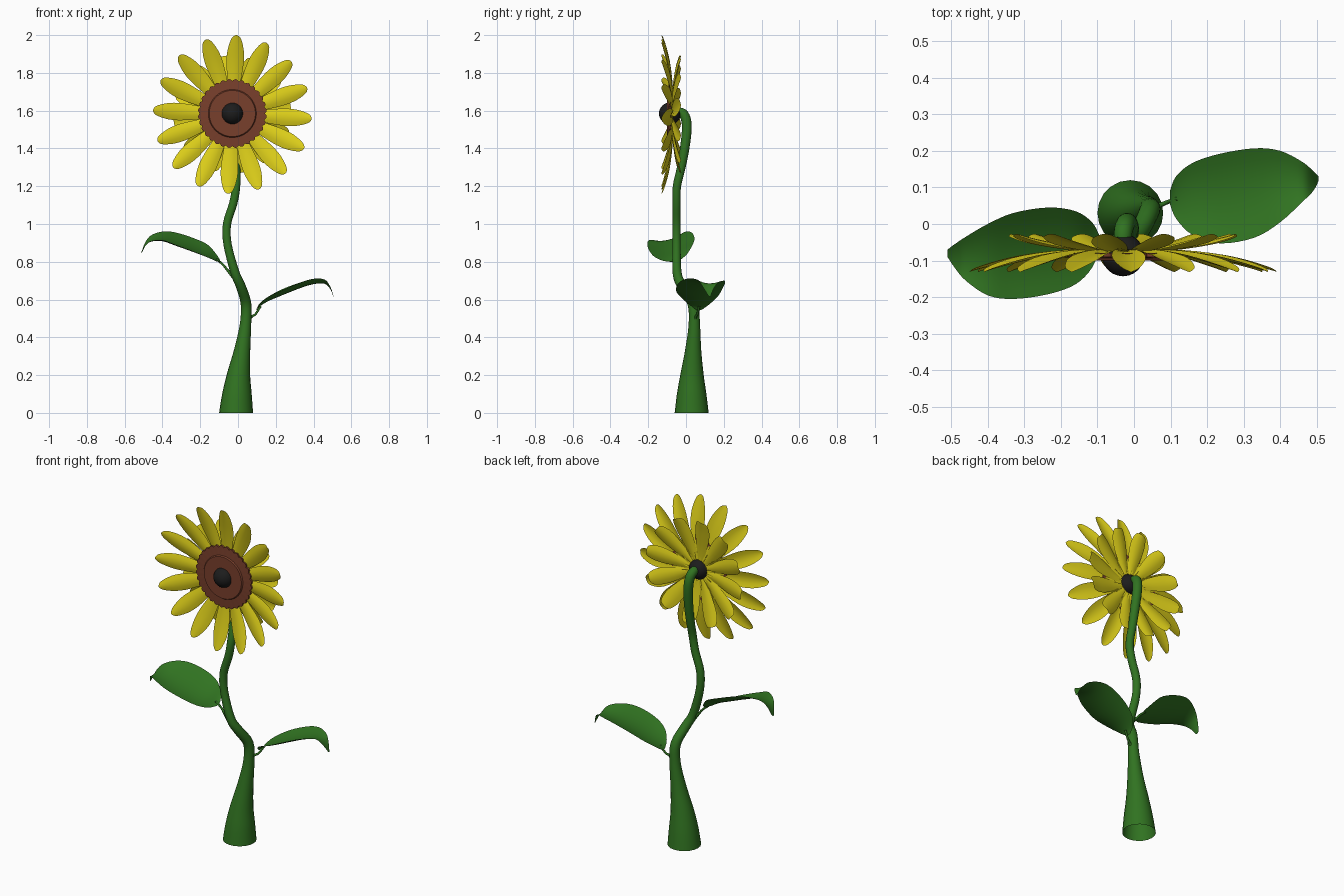
import bpy, bmesh, math
from mathutils import Vector

if "Cube" in bpy.data.objects:
    bpy.data.objects.remove(bpy.data.objects["Cube"])


def material(name, rgb):
    m = bpy.data.materials.new(name)
    m.diffuse_color = (*rgb, 1)
    m.use_nodes = True
    m.node_tree.nodes["Principled BSDF"].inputs["Base Color"].default_value = m.diffuse_color
    return m


GREEN = material("leaf green", (0.03, 0.17, 0.015))
YELLOW = material("petal yellow", (0.72, 0.62, 0.01))
BROWN = material("disc brown", (0.19, 0.05, 0.025))
BLACK = material("centre black", (0.012, 0.012, 0.012))
HX, HZ = -0.03, 1.58  # flower centre


def finish(name, bm, mat, angle=50):
    me = bpy.data.meshes.new(name)
    bm.to_mesh(me)
    bm.free()
    ob = bpy.data.objects.new(name, me)
    bpy.context.collection.objects.link(ob)
    me.materials.append(mat)
    bpy.ops.object.select_all(action='DESELECT')
    ob.select_set(True)
    bpy.context.view_layer.objects.active = ob
    bpy.ops.object.shade_smooth_by_angle(angle=math.radians(angle))
    return ob


def sheet(bm, rows, closed=False):
    """Skin a grid of points into quads."""
    vs = [[bm.verts.new(p) for p in row] for row in rows]
    for a, b in zip(vs, vs[1:]):
        n = len(a)
        for i in range(n if closed else n - 1):
            j = (i + 1) % n
            bm.faces.new((a[i], a[j], b[j], b[i]))
    return vs


def smooth(pts, n=4):
    """Catmull-Rom resampling of a list of tuples."""
    p = [Vector(q) for q in pts]
    p = [2 * p[0] - p[1]] + p + [2 * p[-1] - p[-2]]
    out = []
    for a, b, c, d in zip(p, p[1:], p[2:], p[3:]):
        for k in range(n):
            t = k / n
            out.append(0.5 * (2 * b + (c - a) * t + (2 * a - 5 * b + 4 * c - d) * t * t
                              + (3 * b - a - 3 * c + d) * t ** 3))
    return out + [p[-2]]


def tube(name, pts, sides, n):
    """Tapered tube through (x, y, z, radius) points, open at both ends."""
    path = smooth(pts, n)
    bm = bmesh.new()
    rows = []
    ref = Vector((1, 0, 0))
    for i, q in enumerate(path):
        t = (path[min(i + 1, len(path) - 1)].to_3d() - path[max(i - 1, 0)].to_3d()).normalized()
        if i == 0 and name == "stem":
            t = Vector((0, 0, 1))
        u = (ref - t * ref.dot(t)).normalized()
        ref = u
        v = t.cross(u)
        rows.append([q.to_3d() + (u * math.cos(2 * math.pi * k / sides)
                     + v * math.sin(2 * math.pi * k / sides)) * q[3] for k in range(sides)])
    sheet(bm, rows, closed=True)
    return finish(name, bm, GREEN)


# Stem: flared foot, S-bend, hooked top
tube("stem", [(-.01, .03, 0, .09), (-.005, .03, .1, .078), (.003, .032, .2, .062),
              (.022, .038, .33, .043), (.04, .044, .47, .030), (.042, .035, .58, .028),
              (.015, -.02, .67, .026), (-.015, -.047, .74, .024), (-.055, -.05, .89, .022),
              (-.058, -.05, 1.0, .022), (-.025, -.05, 1.11, .022), (-.01, -.048, 1.2, .022),
              (-.01, -.025, 1.3, .023), (-.012, -.007, 1.4, .025), (-.018, .004, 1.5, .026),
              (-.024, -.002, 1.56, .026), (-.03, -.025, 1.59, .025), (-.03, -.07, 1.592, .022)], 20, 4)

# Leaf stalks
tube("right_leaf_stalk", [(.05, .044, .48, .010), (.072, .052, .51, .007),
                          (.092, .06, .522, .006), (.12, .07, .565, .006)], 8, 3)
tube("left_leaf_stalk", [(-.025, -.048, .72, .010), (-.055, -.045, .755, .007),
                         (-.08, -.042, .785, .006), (-.115, -.045, .815, .006)], 8, 3)


def leaf(name, stations):
    """Stations: x, front y, front z, back y, back z; channelled along the middle."""
    bm = bmesh.new()
    rows = []
    for x, y0, z0, y1, z1 in smooth([s for s in stations], 4):
        sag = 0.12 * abs(y1 - y0)
        rows.append([(x, y0 + (y1 - y0) * t, z0 + (z1 - z0) * t - sag * 4 * t * (1 - t))
                     for t in [k / 8 for k in range(9)]])
    sheet(bm, rows)
    bmesh.ops.recalc_face_normals(bm, faces=bm.faces)
    return finish(name, bm, GREEN)


leaf("right_leaf", [(.098, .055, .545, .09, .55), (.115, .015, .575, .13, .58),
                    (.16, -.03, .615, .167, .615), (.235, -.053, .65, .192, .655),
                    (.33, -.037, .69, .207, .69), (.40, .005, .71, .20, .70),
                    (.46, .06, .705, .17, .69), (.49, .09, .665, .145, .655),
                    (.505, .118, .62, .13, .615)])
leaf("left_leaf", [(-.095, -.07, .80, -.03, .81), (-.115, -.12, .805, .005, .84),
                   (-.16, -.165, .825, .035, .89), (-.235, -.192, .855, .045, .925),
                   (-.33, -.205, .89, .03, .955), (-.40, -.195, .915, .0, .96),
                   (-.46, -.155, .91, -.035, .94), (-.49, -.12, .885, -.055, .905),
                   (-.51, -.09, .845, -.07, .855)])


def petals(name, count, phase, profile, bow):
    """Ring of petals from (radius, half width, y) stations."""
    bm = bmesh.new()
    for i in range(count):
        a = math.radians(phase) + 2 * math.pi * i / count
        ca, sa = math.cos(a), math.sin(a)
        rows = []
        for r, w, y in smooth(profile, 2):
            rows.append([(HX + r * ca - w * s * sa, y + bow * w * s * s, HZ + r * sa + w * s * ca)
                         for s in (-1, -.5, 0, .5, 1)])
        sheet(bm, rows)
    return finish(name, bm, YELLOW)


petals("front_petals", 16, -3, [(.04, .014, -.074), (.12, .027, -.076), (.2, .038, -.084),
                                (.28, .046, -.097), (.34, .043, -.11), (.39, .030, -.122),
                                (.412, .018, -.128), (.42, .004, -.131)], 0.25)
petals("back_petals", 12, 9, [(.04, .014, -.074), (.12, .03, -.066), (.2, .044, -.052),
                              (.26, .046, -.04), (.3, .036, -.03), (.312, .025, -.027)], -0.25)

# Scalloped brown disc with a raised inner ring
bm = bmesh.new()
N = 128
rows = []
for r, y, scallop in ((.03, -.079, 0), (.172, -.079, 1), (.172, -.09, 1),
                      (.127, -.093, 0), (.122, -.1, 0), (.03, -.1, 0)):
    row = []
    for k in range(N):
        a = 2 * math.pi * k / N
        rr = r + scallop * .011 * abs(math.sin(16 * a))
        row.append((HX + rr * math.cos(a), y, HZ + .005 + rr * math.sin(a)))
    rows.append(row)
sheet(bm, rows, closed=True)
bmesh.ops.recalc_face_normals(bm, faces=bm.faces)
finish("flower_disc", bm, BROWN, 30)

# Black ball at the centre
bm = bmesh.new()
bmesh.ops.create_uvsphere(bm, u_segments=24, v_segments=16, radius=.058)
bmesh.ops.translate(bm, verts=bm.verts, vec=(HX, -.085, HZ + .005))
finish("flower_centre", bm, BLACK)
